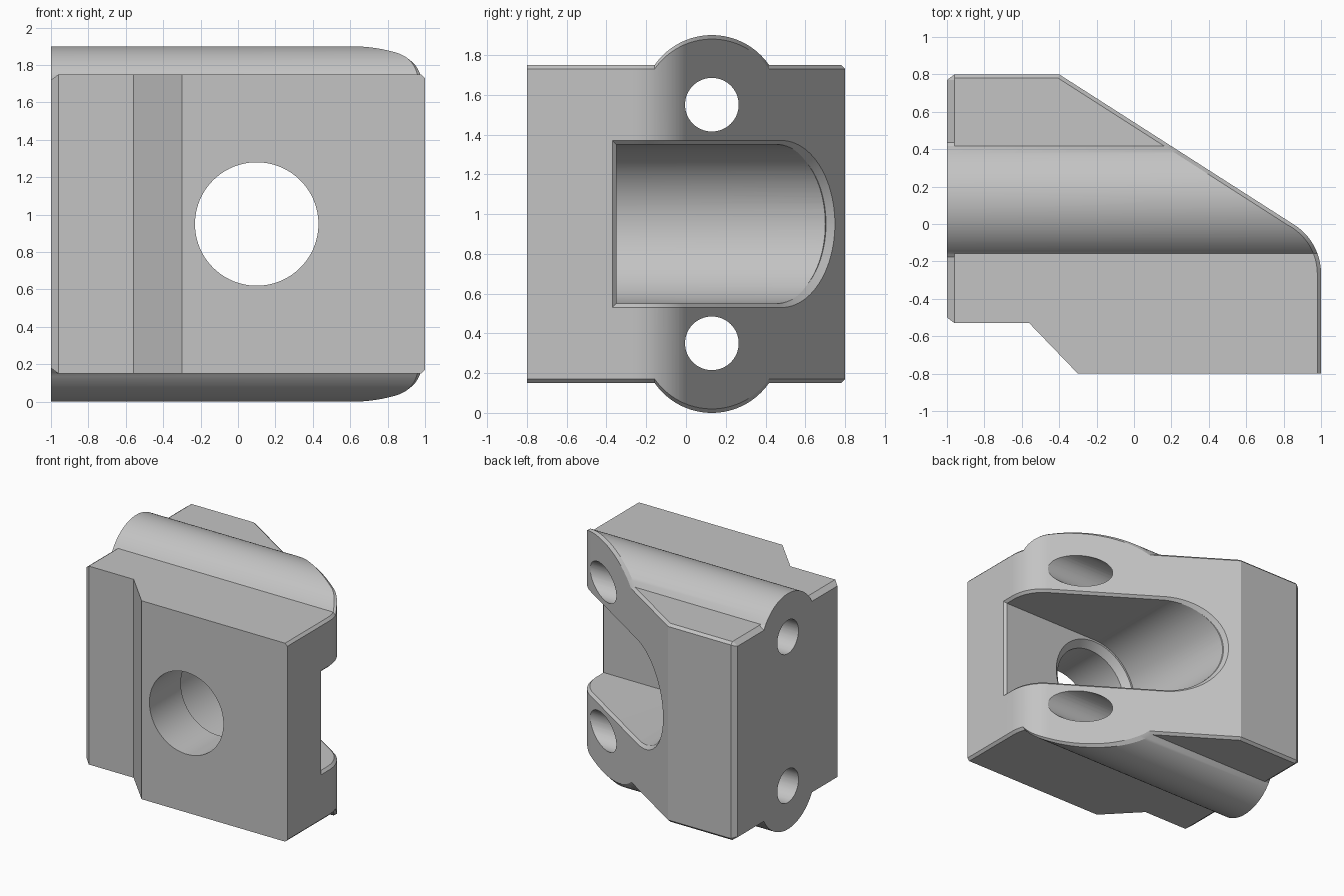
import bpy, bmesh, math

if "Cube" in bpy.data.objects:
    bpy.data.objects.remove(bpy.data.objects["Cube"])

MID = 0.95                        # height of the symmetry plane
LUMP_Y, LUMP_Z, LUMP_R = 0.13, 0.60, 0.35
SLOPE = math.atan2(0.80, 1.25)    # angle of the sloping rear wall
FIL_Y, FIL_R = -0.266, 0.311      # fillet between right wall and slope
FIL_A = math.pi / 2 - SLOPE
FIL_END = FIL_Y + FIL_R * math.sin(FIL_A)

metal = bpy.data.materials.new("light_grey")
metal.diffuse_color = (0.55, 0.55, 0.55, 1)
metal.use_nodes = True
metal.node_tree.nodes["Principled BSDF"].inputs["Base Color"].default_value = metal.diffuse_color


def wall(y):
    """x of the right / sloping wall at y, and its outward normal angle."""
    if y <= FIL_Y:
        return 1.0, 0.0
    if y < FIL_END:
        a = math.asin((y - FIL_Y) / FIL_R)
        return 1 - FIL_R + FIL_R * math.cos(a), a
    return -0.4 + (0.8 - y) / math.tan(SLOPE), FIL_A


def loft(name, rings, cap=True):
    """Skin a list of equal closed rings."""
    bm = bmesh.new()
    vs = [[bm.verts.new(p) for p in r] for r in rings]
    n = len(rings[0])
    for a, b in zip(vs, vs[1:]):
        for i in range(n):
            j = (i + 1) % n
            bm.faces.new((a[i], a[j], b[j], b[i]))
    if cap:
        bm.faces.new(vs[0])
        bm.faces.new(vs[-1])
    bmesh.ops.remove_doubles(bm, verts=bm.verts, dist=1e-5)
    bmesh.ops.dissolve_degenerate(bm, edges=bm.edges, dist=1e-5)
    bmesh.ops.recalc_face_normals(bm, faces=bm.faces)
    me = bpy.data.meshes.new(name)
    bm.to_mesh(me)
    bm.free()
    me.materials.append(metal)
    ob = bpy.data.objects.new(name, me)
    bpy.context.collection.objects.link(ob)
    return ob


def lathe(name, axis, centre, profile, n=64):
    """Round cutter along x or y from (position, radius) pairs."""
    rings = []
    for t, r in profile:
        ring = []
        for i in range(n):
            a = 2 * math.pi * i / n
            u, v = centre[0] + r * math.cos(a), centre[1] + r * math.sin(a)
            ring.append((t, u, v) if axis == 'x' else (u, t, v))
        rings.append(ring)
    return loft(name, rings)


# --- block body with top and bottom ridges: one ring per y station ---
def left_x(y):
    if y < -0.50:
        return -0.96 - 0.04 * (y + 0.53) / 0.03
    return -1 + 0.04 * max(0, y - 0.77) / 0.03


def station(y, xl, chamfered=True):
    d2 = LUMP_R ** 2 - (y - LUMP_Y) ** 2
    lump = LUMP_Z + math.sqrt(d2) if d2 > 0 else 0
    back = y > 0.799
    h = max(0.78 if back else 0.80, lump)
    edge = y < -0.529 or back
    ha = h if edge or not chamfered else max(0.77, lump)
    xb = -0.96 if chamfered else xl
    x, a = wall(y)
    xc = x if back else x - 0.02 / math.cos(a)
    hd = h if back else h - 0.02
    half = [(xl, ha), (xb, h), (xc, h), (x, hd)]
    pts = half + [(px, -pz) for px, pz in reversed(half)]
    return [(px, y, MID + pz) for px, pz in pts]


def chord(h):
    return math.sqrt(LUMP_R ** 2 - (h - LUMP_Z) ** 2)


ys = {-0.53, -0.50, 0.77, 0.78, 0.80, FIL_Y, FIL_END}
ys |= {LUMP_Y + s * chord(h) for s in (-1, 1) for h in (0.77, 0.80)}
a0 = math.acos(chord(0.80) / LUMP_R)
ys |= {LUMP_Y + LUMP_R * math.cos(a0 + (math.pi - 2 * a0) * i / 32) for i in range(33)}
ys |= {FIL_Y + FIL_R * math.sin(FIL_A * i / 12) for i in range(1, 12)}
ys = sorted(ys)
ys = [y for i, y in enumerate(ys) if i == 0 or y - ys[i - 1] > 1e-4]
rings = [station(-0.80, -0.30, False), station(-0.53, -0.56, False)]
rings += [station(y, left_x(y)) for y in ys]
body = loft("clamp_block", rings)

# --- rounded pocket open to the right and the slope ---
CX, R = 0.10, 0.40
u = [(1.3, -R)]
u += [(CX - R * math.cos(t), R * math.sin(t))
      for t in (-math.pi / 2 + math.pi * i / 48 for i in range(49))]
u += [(1.3, R)]
pocket = loft("pocket_cutter", [[(x, y, MID + z) for x, z in u] for y in (-0.35, 1.2)])


# --- chamfer around the pocket rim, following the wall ---
def slope_y(x):
    return 0.8 - (x + 0.4) * math.tan(SLOPE)


def rim(depth, y=None, t=None):
    r = 0.42 - depth
    if t is None:
        x, a = wall(y)
        hw = r
    else:
        x, a, hw = CX - r * math.sin(t), FIL_A, r * math.cos(t)
        y = slope_y(x)
    return x - depth * math.cos(a), y - depth * math.sin(a), hw


def rim_ring(**kw):
    xi, yi, hi = rim(0.03, **kw)
    xo, yo, ho = rim(-0.01, **kw)
    return [(xi, yi, MID + hi), (xo, yo, MID + ho), (xo, yo, MID - ho), (xi, yi, MID - hi)]


first = [(0.97, -0.34, MID + 0.39), (1.01, -0.38, MID + 0.43),
         (1.01, -0.38, MID - 0.43), (0.97, -0.34, MID - 0.39)]
rim_rings = [first, rim_ring(y=FIL_Y)]
rim_rings += [rim_ring(y=FIL_Y + FIL_R * math.sin(FIL_A * i / 12)) for i in range(1, 12)]
rim_rings += [rim_ring(y=FIL_END)]
rim_rings += [rim_ring(t=math.pi / 2 * i / 24) for i in range(24)]
rim_rings += [rim_ring(t=math.pi / 2 - 0.01)]
rim_cut = loft("pocket_rim_cutter", rim_rings)

# --- large front hole with countersink, and two long side holes ---
front_hole = lathe("front_hole_cutter", 'y', (CX, MID),
                   [(-1, 0.33), (-0.40, 0.33), (-0.35, 0.385), (-0.30, 0.385)], 96)
side_holes = [lathe("side_hole_cutter", 'x', (LUMP_Y, MID + s * LUMP_Z),
                    [(-1.2, 0.135), (1.2, 0.135)]) for s in (-1, 1)]

# --- cut everything and bake the result ---
cutters = [pocket, rim_cut, front_hole] + side_holes
for c in cutters:
    m = body.modifiers.new(c.name, 'BOOLEAN')
    m.operation, m.solver, m.object = 'DIFFERENCE', 'EXACT', c
dg = bpy.context.evaluated_depsgraph_get()
body.data = bpy.data.meshes.new_from_object(body.evaluated_get(dg))
body.modifiers.clear()
for c in cutters:
    bpy.data.objects.remove(c)

bpy.context.view_layer.objects.active = body
body.select_set(True)
bpy.ops.object.shade_smooth_by_angle(angle=math.radians(20))
